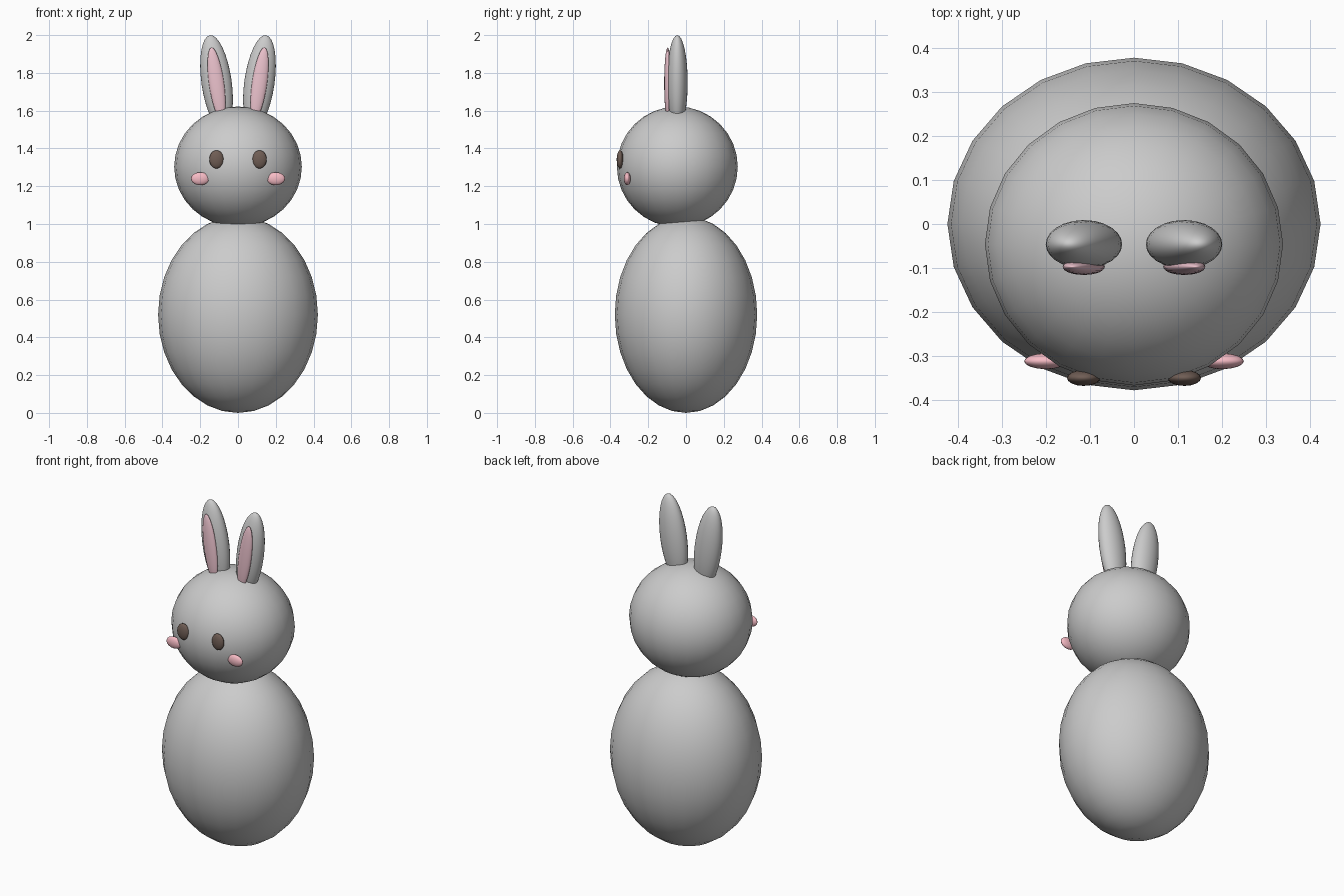
import bpy
from math import radians

if "Cube" in bpy.data.objects:
    bpy.data.objects.remove(bpy.data.objects["Cube"])


def material(name, rgb):
    mat = bpy.data.materials.new(name)
    mat.diffuse_color = (*rgb, 1)
    mat.use_nodes = True
    mat.node_tree.nodes["Principled BSDF"].inputs["Base Color"].default_value = mat.diffuse_color
    return mat


def ellipsoid(name, centre, radii, tilt=0, mat=None, segments=24, rings=16):
    bpy.ops.mesh.primitive_uv_sphere_add(
        segments=segments, ring_count=rings, radius=1,
        location=centre, rotation=(0, radians(tilt), 0))
    ob = bpy.context.object
    ob.name = name
    ob.scale = radii
    bpy.ops.object.shade_smooth()
    if mat:
        ob.data.materials.append(mat)
    return ob


ear_pink = material("ear_pink", (0.85, 0.55, 0.62))
cheek_pink = material("cheek_pink", (0.93, 0.50, 0.56))
eye_brown = material("eye_brown", (0.16, 0.11, 0.09))

# Egg-shaped body and round head set slightly forward
ellipsoid("body", (0, 0, 0.52), (0.423, 0.377, 0.52))
ellipsoid("head", (0, -0.046, 1.303), (0.338, 0.32, 0.319))

# Mirrored ears and face
for side, s in (("left", -1), ("right", 1)):
    ellipsoid(f"ear_{side}", (s * 0.1135, -0.046, 1.75),
              (0.08, 0.055, 0.252), tilt=s * 8)
    ellipsoid(f"inner_ear_{side}", (s * 0.114, -0.097, 1.745),
              (0.04, 0.0185, 0.192), tilt=s * 8, mat=ear_pink)
    ellipsoid(f"eye_{side}", (s * 0.114, -0.349, 1.342),
              (0.038, 0.018, 0.048), mat=eye_brown, segments=16, rings=12)
    ellipsoid(f"cheek_{side}", (s * 0.2, -0.311, 1.24),
              (0.049, 0.018, 0.034), mat=cheek_pink, segments=16, rings=12)
